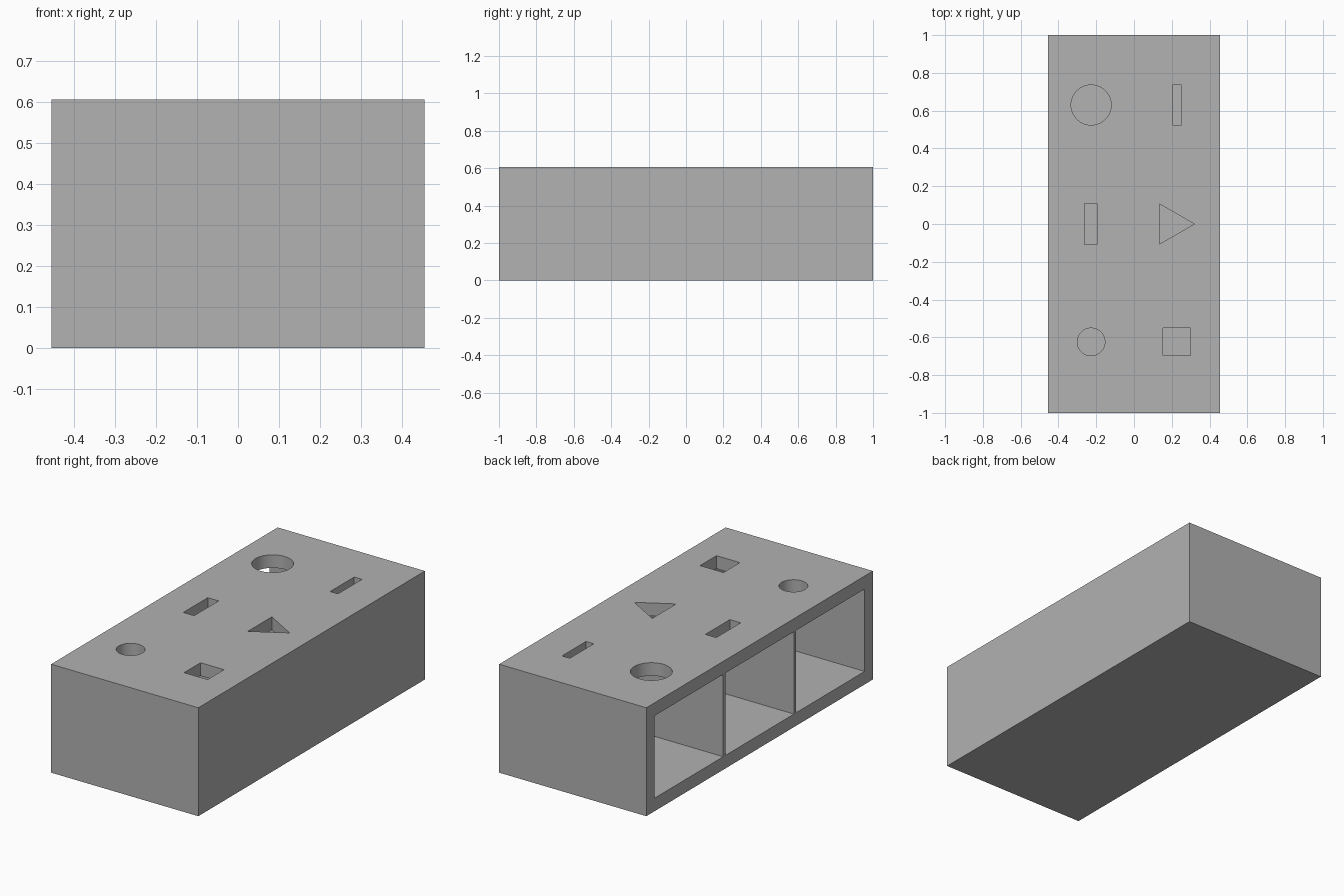
import bpy, bmesh, math
from mathutils import Vector

default = bpy.data.objects.get("Cube")
if default:
    bpy.data.objects.remove(default, do_unlink=True)

LENGTH, WIDTH, HEIGHT = 2.0, 0.91, 0.606
WALL, DIVIDER = 0.073, 0.018

grey = bpy.data.materials.new("plain_grey")
grey.use_nodes = True
grey.diffuse_color = (0.445, 0.445, 0.445, 1)
grey.node_tree.nodes["Principled BSDF"].inputs["Base Color"].default_value = grey.diffuse_color


def prism(name, outline, bottom, top):
    """Extrude a flat counter-clockwise outline from bottom to top."""
    bm = bmesh.new()
    face = bm.faces.new([bm.verts.new((x, y, bottom)) for x, y in outline])
    moved = bmesh.ops.extrude_face_region(bm, geom=[face])["geom"]
    bmesh.ops.translate(bm, vec=Vector((0, 0, top - bottom)),
                        verts=[v for v in moved if isinstance(v, bmesh.types.BMVert)])
    bmesh.ops.recalc_face_normals(bm, faces=bm.faces)
    mesh = bpy.data.meshes.new(name)
    bm.to_mesh(mesh)
    bm.free()
    mesh.materials.append(grey)
    obj = bpy.data.objects.new(name, mesh)
    bpy.context.collection.objects.link(obj)
    return obj


def rectangle(cx, cy, w, d):
    return [(cx + sx * w / 2, cy + sy * d / 2)
            for sx, sy in ((-1, -1), (1, -1), (1, 1), (-1, 1))]


def circle(cx, cy, radius, sides=64):
    return [(cx + radius * math.cos(math.tau * i / sides),
             cy + radius * math.sin(math.tau * i / sides)) for i in range(sides)]


# Solid block
box = prism("sorter_box", rectangle(0, 0, WIDTH, LENGTH), 0, HEIGHT)
cutters = []

# Three compartments, open on the right side
bay = (LENGTH - 2 * WALL - 2 * DIVIDER) / 3
inner_x, outer_x = WIDTH / 2 - WALL, -WIDTH / 2 - 0.1
for i in (-1, 0, 1):
    outline = rectangle((inner_x + outer_x) / 2, i * (bay + DIVIDER), inner_x - outer_x, bay)
    cutters.append(prism("compartment_cutter", outline, WALL, HEIGHT - WALL))

# Shaped holes through the lid
COL, BACK, FRONT = 0.227, 0.63, -0.624
holes = {
    "large_round_hole": circle(-COL, BACK, 0.106),
    "narrow_slot": rectangle(COL, BACK, 0.048, 0.212),
    "wide_slot": rectangle(-COL - 0.002, 0, 0.067, 0.216),
    "triangle_hole": [(0.135, -0.106), (0.319, 0), (0.135, 0.106)],
    "small_round_hole": circle(-COL, FRONT, 0.073),
    "square_hole": rectangle(COL, FRONT, 0.145, 0.145),
}
for name, outline in holes.items():
    cutters.append(prism(name + "_cutter", outline, HEIGHT - WALL - 0.05, HEIGHT + 0.05))

# Cut everything out, then discard the cutters
bpy.ops.object.select_all(action="DESELECT")
bpy.context.view_layer.objects.active = box
box.select_set(True)
for cutter in cutters:
    cutter.hide_render = True
    mod = box.modifiers.new("cut", "BOOLEAN")
    mod.operation, mod.solver, mod.object = "DIFFERENCE", "EXACT", cutter
    bpy.ops.object.modifier_apply(modifier=mod.name)
    bpy.data.objects.remove(cutter, do_unlink=True)

bpy.ops.object.shade_smooth_by_angle(angle=math.radians(30))
